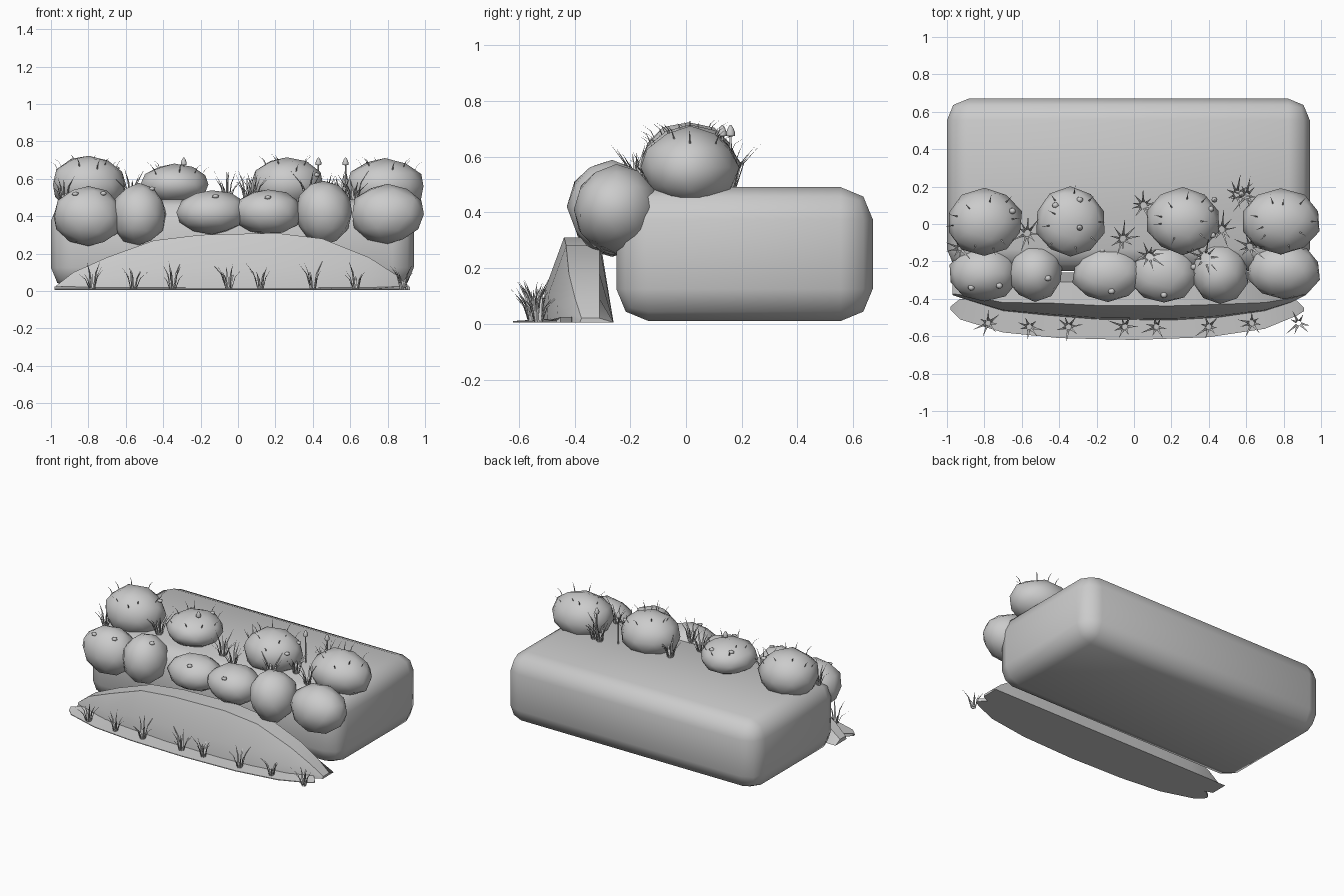
import bpy, bmesh, math, random
from mathutils import Vector, noise

random.seed(7)
if "Cube" in bpy.data.objects:
    bpy.data.objects.remove(bpy.data.objects["Cube"])

GREY = (0.6, 0.6, 0.6, 1)
stone = bpy.data.materials.new("plain grey")
stone.use_nodes = True
stone.diffuse_color = GREY
stone.node_tree.nodes["Principled BSDF"].inputs["Base Color"].default_value = GREY


def finish(name, bm, angle=None):
    """Turn a bmesh into a grey object, smoothed below the given angle."""
    bmesh.ops.recalc_face_normals(bm, faces=bm.faces)
    mesh = bpy.data.meshes.new(name)
    bm.to_mesh(mesh)
    bm.free()
    mesh.materials.append(stone)
    ob = bpy.data.objects.new(name, mesh)
    bpy.context.collection.objects.link(ob)
    if angle:
        bpy.ops.object.select_all(action='DESELECT')
        ob.select_set(True)
        bpy.context.view_layer.objects.active = ob
        bpy.ops.object.shade_smooth_by_angle(angle=math.radians(angle))
    return ob


def loft(bm, rings):
    """Skin closed rings of points and cap both ends."""
    loops = [[bm.verts.new(p) for p in ring] for ring in rings]
    for a, b in zip(loops, loops[1:]):
        for i in range(len(a)):
            j = (i + 1) % len(a)
            bm.faces.new((a[i], a[j], b[j], b[i]))
    bm.faces.new(loops[0])
    bm.faces.new(loops[-1])


# Rounded block
bm = bmesh.new()
bmesh.ops.create_cube(bm, size=1)
for v in bm.verts:
    v.co = ((v.co.x * 1.94) - 0.03, v.co.y * 0.92 + 0.21, v.co.z * 0.48 + 0.25)
bmesh.ops.bevel(bm, geom=bm.edges[:], offset=0.115, segments=2, profile=0.5, affect='EDGES')
finish("base_block", bm, 60)

# Sloping bank in front: x, height, front edge y
bank = [(-0.97, 0.03, -0.38), (-0.88, 0.1, -0.41), (-0.7, 0.18, -0.465), (-0.45, 0.27, -0.49),
        (-0.2, 0.3, -0.51), (0.2, 0.31, -0.515), (0.45, 0.28, -0.5), (0.7, 0.18, -0.465),
        (0.84, 0.09, -0.42), (0.92, 0.02, -0.38)]
bm = bmesh.new()
loft(bm, [[(x, f, 0.005), (x, f + 0.03 * h, h * 0.4), (x, f + 0.25 * h, h),
           (x, -0.31, h), (x, -0.26, 0.005)] for x, h, f in bank])
finish("front_bank", bm, 40)

# Thin crescent ground strip: x, back y, front y
strip = [(-0.98, -0.44, -0.46), (-0.93, -0.4, -0.51), (-0.7, -0.4, -0.58), (-0.4, -0.4, -0.61),
         (0, -0.4, -0.62), (0.4, -0.4, -0.605), (0.7, -0.4, -0.56), (0.87, -0.41, -0.49),
         (0.91, -0.45, -0.465)]
bm = bmesh.new()
loft(bm, [[(x, f, 0.005), (x, f, 0.01), (x, b, 0.024), (x, b, 0.005)] for x, b, f in strip])
finish("ground_strip", bm, 40)

# Boulders: centre and radii
front_rocks = [((-0.80, -0.265, 0.40), (0.185, 0.145, 0.155)), ((-0.53, -0.26, 0.41), (0.145, 0.15, 0.16)),
               ((-0.14, -0.265, 0.42), (0.185, 0.145, 0.115)), ((0.16, -0.265, 0.42), (0.18, 0.155, 0.12)),
               ((0.46, -0.265, 0.42), (0.15, 0.16, 0.165)), ((0.80, -0.25, 0.41), (0.195, 0.15, 0.155))]
back_rocks = [((-0.80, 0.01, 0.57), (0.2, 0.175, 0.15)), ((-0.34, 0.01, 0.57), (0.18, 0.18, 0.105)),
              ((0.26, 0.015, 0.57), (0.195, 0.17, 0.14)), ((0.785, 0.015, 0.56), (0.21, 0.17, 0.14))]
rocks = front_rocks + back_rocks
for k, (c, r) in enumerate(rocks):
    bm = bmesh.new()
    bmesh.ops.create_icosphere(bm, subdivisions=2, radius=1)
    for v in bm.verts:
        s = 1.03 + 0.08 * noise.noise(v.co * 1.3 + Vector((k * 5.3, 0, 0)))
        v.co = Vector([c[i] + v.co[i] * r[i] * s for i in range(3)])
    row = "front" if k < len(front_rocks) else "back"
    finish(f"{row}_boulder_{k + 1}", bm, 50)


def surface(x, y):
    """Height of the highest boulder over x, y."""
    best = 0.48
    for c, r in rocks:
        d = 1 - ((x - c[0]) / r[0]) ** 2 - ((y - c[1]) / r[1]) ** 2
        if d > 0:
            best = max(best, c[2] + r[2] * math.sqrt(d))
    return best


def blade(bm, root, lean, height, width):
    """A bent three-sided blade ending in a point."""
    side = Vector((-lean.y, lean.x, 0)).normalized() * width
    thick = lean.normalized() * width * 0.5
    mid = root + lean * 0.35 + Vector((0, 0, height * 0.6))
    tip = bm.verts.new(root + lean + Vector((0, 0, height)))
    low, high = [[bm.verts.new(p + o * s) for o in (side, -side, thick)]
                 for p, s in ((root, 1), (mid, 0.7))]
    for i in range(3):
        j = (i + 1) % 3
        bm.faces.new((low[i], low[j], high[j], high[i]))
        bm.faces.new((high[i], high[j], tip))
    bm.faces.new(low)


def tuft(name, x, y, z, height, spread, count):
    bm = bmesh.new()
    for i in range(count):
        a = math.tau * (i + random.uniform(-0.3, 0.3)) / count
        d = Vector((math.cos(a), math.sin(a), 0))
        blade(bm, Vector((x, y, z)) + d * 0.012, d * spread * random.uniform(0.4, 1),
              height * random.uniform(0.55, 1), 0.007)
    finish(name, bm)


# Grass along the strip
for k, x in enumerate((-0.78, -0.56, -0.35, -0.05, 0.12, 0.4, 0.63, 0.88)):
    tuft(f"strip_grass_{k + 1}", x, -0.53 if abs(x) > 0.6 else -0.55, 0.005, 0.155, 0.085, 7)

# Grass between the boulders
gaps = [(-0.57, -0.05), (-0.06, -0.08), (0.05, 0.1), (0.08, -0.17), (0.38, -0.18),
        (0.55, 0.16), (0.6, 0.15), (0.62, -0.12), (0.47, -0.03), (-0.93, -0.13)]
for k, (x, y) in enumerate(gaps):
    tuft(f"gap_grass_{k + 1}", x, y, 0.47, 0.19, 0.1, 9)

# Short sprigs on the back boulders
for k, (c, r) in enumerate(back_rocks):
    bm = bmesh.new()
    for i in range(9):
        a = math.tau * i / 9 + random.uniform(-0.25, 0.25)
        d = Vector((math.cos(a), math.sin(a), 0))
        f = random.uniform(0.45, 0.88)
        x, y = c[0] + d.x * r[0] * f, c[1] + d.y * r[1] * f
        blade(bm, Vector((x, y, surface(x, y) - 0.015)), d * 0.05, 0.055, 0.004)
    finish(f"boulder_sprigs_{k + 1}", bm)

# Pebbles resting on the boulders
spots = [(-0.65, 0.07), (-0.29, 0.13), (-0.42, 0.1), (-0.87, -0.34), (-0.72, -0.33), (-0.46, -0.29),
         (-0.17, -0.14), (-0.12, -0.36), (0.16, -0.38), (0.32, -0.23), (0.41, 0.08), (0.42, -0.06)]
for k, (x, y) in enumerate(spots):
    bm = bmesh.new()
    bmesh.ops.create_icosphere(bm, subdivisions=1, radius=1)
    for v in bm.verts:
        v.co = Vector((x, y, surface(x, y))) + Vector((v.co.x * 0.02, v.co.y * 0.018, v.co.z * 0.012))
    finish(f"pebble_{k + 1}", bm, 60)

# Small budding mushrooms: stem and egg-shaped cap
profile = [(0.005, -0.2), (0.004, 0), (0.015, 0.002), (0.016, 0.014), (0.01, 0.03), (0.002, 0.042)]
for k, (x, y) in enumerate([(-0.29, -0.02), (0.43, 0.13), (0.575, 0.16)]):
    bm = bmesh.new()
    loft(bm, [[(x + r * math.cos(math.tau * i / 8), y + r * math.sin(math.tau * i / 8), 0.672 + h)
               for i in range(8)] for r, h in profile])
    finish(f"mushroom_{k + 1}", bm, 60)
